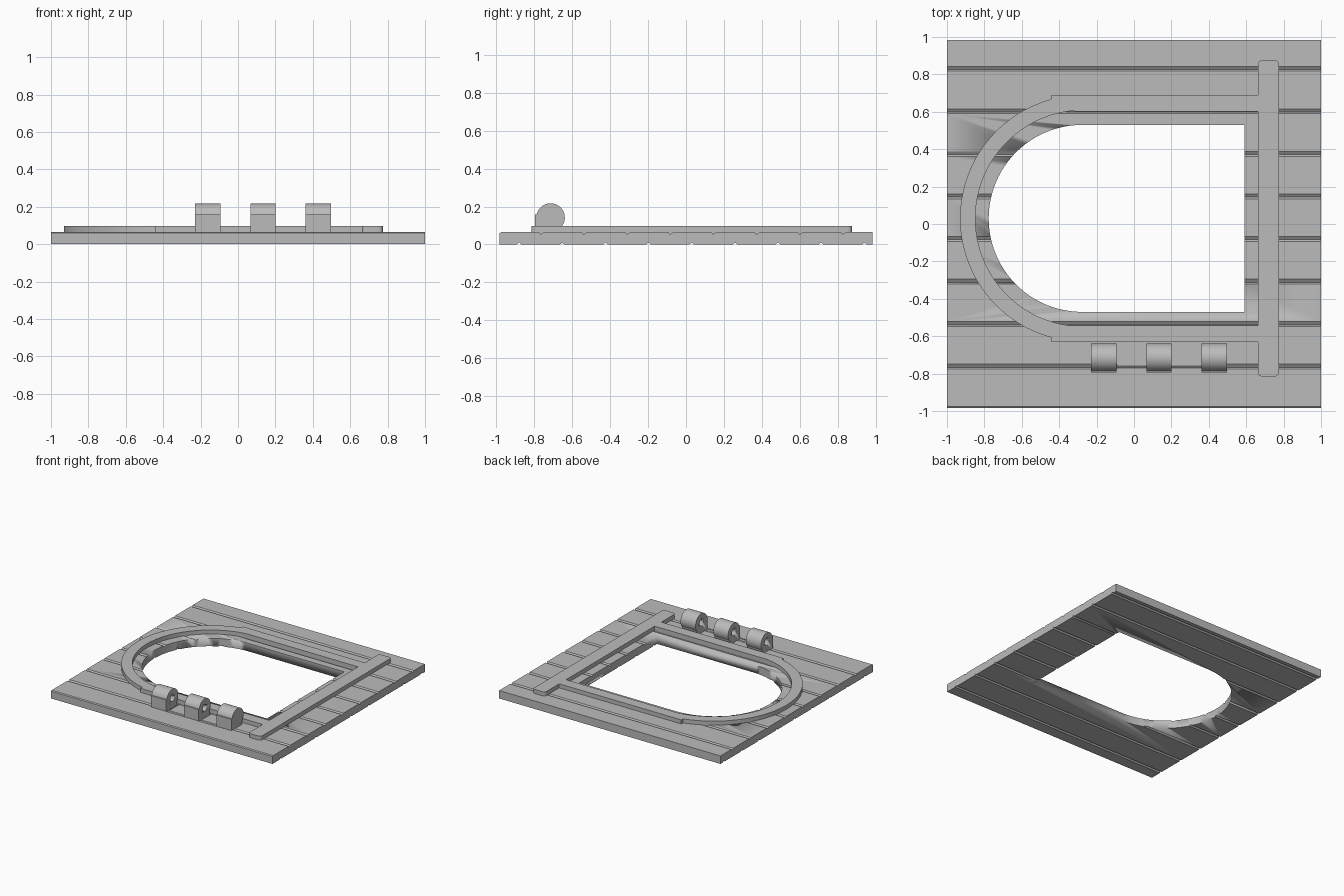
import bpy, bmesh, math

if "Cube" in bpy.data.objects:
    bpy.data.objects.remove(bpy.data.objects["Cube"])

grey = bpy.data.materials.new("plain grey")
grey.diffuse_color = (0.5, 0.5, 0.5, 1)
grey.use_nodes = True
grey.node_tree.nodes["Principled BSDF"].inputs["Base Color"].default_value = grey.diffuse_color

HALF_Y = 0.983           # half depth of the panel
TOP, RAISED = 0.065, 0.098
CY = 0.03                # centre line of the opening
PITCH = 0.2275           # plank width


def prism(name, pts, lo, hi, axis="z", smooth=False):
    """Extrude a closed 2D outline: (x, y) along z, or (y, z) along x."""
    bm = bmesh.new()
    place = (lambda p: (p[0], p[1], lo)) if axis == "z" else (lambda p: (lo, p[0], p[1]))
    face = bm.faces.new([bm.verts.new(place(p)) for p in pts])
    ext = bmesh.ops.extrude_face_region(bm, geom=[face])
    verts = [v for v in ext["geom"] if isinstance(v, bmesh.types.BMVert)]
    d = hi - lo
    bmesh.ops.translate(bm, verts=verts, vec=(0, 0, d) if axis == "z" else (d, 0, 0))
    bmesh.ops.recalc_face_normals(bm, faces=bm.faces)
    mesh = bpy.data.meshes.new(name)
    bm.to_mesh(mesh)
    bm.free()
    mesh.materials.append(grey)
    ob = bpy.data.objects.new(name, mesh)
    bpy.context.collection.objects.link(ob)
    if smooth:
        bpy.ops.object.select_all(action="DESELECT")
        ob.select_set(True)
        bpy.context.view_layer.objects.active = ob
        bpy.ops.object.shade_smooth_by_angle(angle=math.radians(30))
    return ob


def cut(ob, cutter):
    """Subtract a hidden cutter from a part."""
    cutter.hide_render = True
    cutter.hide_set(True)
    mod = ob.modifiers.new("cut", "BOOLEAN")
    mod.operation, mod.solver, mod.object = "DIFFERENCE", "EXACT", cutter


def arc(cx, cy, r, a0, a1, n):
    return [(cx + r * math.cos(math.radians(a0 + (a1 - a0) * i / n)),
             cy + r * math.sin(math.radians(a0 + (a1 - a0) * i / n))) for i in range(n + 1)]


def rect(x0, x1, y0, y1):
    return [(x0, y0), (x1, y0), (x1, y1), (x0, y1)]


# Planked panel: grooves on both faces, half a plank apart
profile = [(-HALF_Y, 0)]
for i in range(9):
    y = -0.88 + PITCH * i
    profile += [(y - 0.012, 0), (y, 0.011), (y + 0.012, 0)]
profile += [(HALF_Y, 0), (HALF_Y, TOP)]
for i in range(8):
    y = 0.83 - PITCH * i
    profile += [(y + 0.013, TOP), (y - 0.004, TOP - 0.012), (y - 0.013, TOP)]
profile += [(-HALF_Y + 0.008, TOP), (-HALF_Y, TOP - 0.006)]
panel = prism("planked_panel", profile, -1, 1, "x", True)

# Arched opening through the panel
opening = [(0.59, CY - 0.5), (0.59, CY + 0.5)] + arc(-0.277, CY, 0.5, 90, 270, 48)
cut(panel, prism("opening_cutter", opening, -0.1, 0.3, smooth=True))

# Shallow clearance pockets between the hinge knuckles
for x0, x1 in ((-0.09, 0.067), (0.2, 0.361)):
    cut(panel, prism("pocket_cutter", rect(x0, x1, -0.795, -0.631), TOP - 0.006, 0.2))

# Raised frame: half ring joined to two slightly wider rails
R_OUT, R_IN, CX = 0.66, 0.578, -0.27
a_out = math.degrees(math.acos((-0.44 - CX) / R_OUT))
a_in = math.degrees(math.acos((-0.347 - CX) / R_IN))
frame = [(0.67, CY + 0.66), (-0.44, CY + 0.66)]
frame += arc(CX, CY, R_OUT, a_out, 360 - a_out, 48)
frame += [(-0.44, CY - 0.66), (0.67, CY - 0.66), (0.67, CY - 0.572)]
frame += arc(CX, CY, R_IN, 360 - a_in, a_in, 48)
frame += [(0.67, CY + 0.572)]
prism("raised_frame", frame, TOP - 0.02, RAISED, smooth=True)

# Cross bar with rounded corners
bar, r = [], 0.022
for x, y, a in ((0.775 - r, CY + 0.845 - r, 0), (0.663 + r, CY + 0.845 - r, 90),
                (0.663 + r, CY - 0.845 + r, 180), (0.775 - r, CY - 0.845 + r, 270)):
    bar += arc(x, y, r, a, a + 90, 6)
prism("cross_bar", bar, TOP - 0.02, RAISED, smooth=True)

# Hinge knuckles with a pin hole, blind in the last one
KY, KZ, KR = -0.714, 0.142, 0.075
knuckle = [(-0.795, TOP - 0.02), (-0.656, TOP - 0.02), (-0.656, 0.094)]
knuckle += arc(KY, KZ, KR, -39, 167, 36) + [(-0.795, 0.158)]
for i, (x0, x1) in enumerate(((-0.23, -0.093), (0.067, 0.2), (0.361, 0.497))):
    body = prism("hinge_knuckle", knuckle, x0, x1, "x", True)
    end = x1 - 0.03 if i == 2 else x1 + 0.02
    hole = arc(KY, KZ, 0.027, 0, 345, 23)
    cut(body, prism("pin_hole_cutter", hole, x0 - 0.02, end, "x", True))
